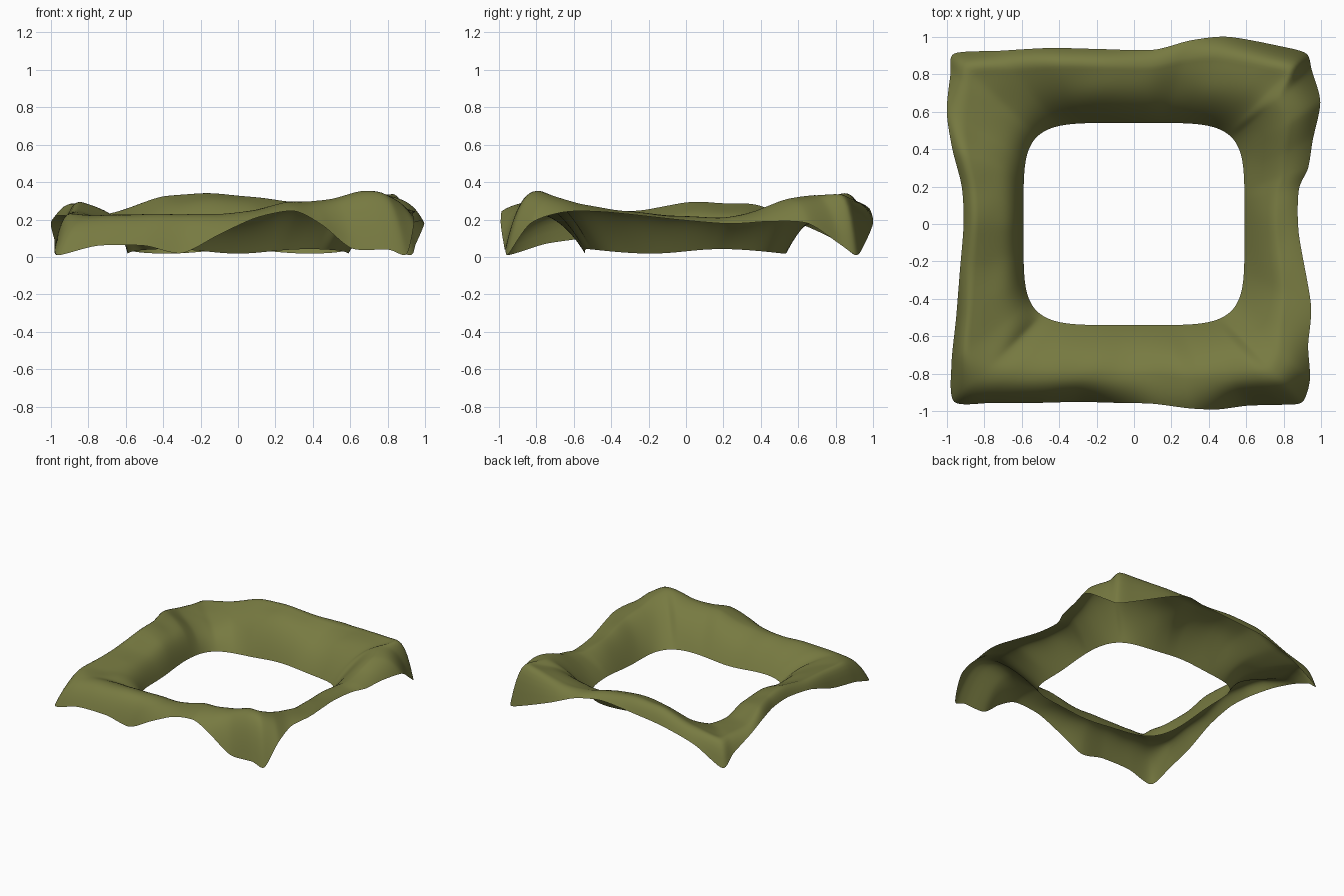
import bpy, math
from mathutils import Vector, noise

if "Cube" in bpy.data.objects:
    bpy.data.objects.remove(bpy.data.objects["Cube"])

# Stations per side, counter-clockwise: outer x, outer y, hem height, crest height
FRONT = [(-.96, -.95, .01, .22), (-.75, -.955, .06, .225), (-.5, -.955, .06, .23),
         (-.3, -.95, .02, .23), (-.1, -.955, .12, .23), (.1, -.96, .21, .25),
         (.3, -.985, .245, .29), (.45, -.99, .17, .295), (.61, -.97, .045, .315), (.8, -.965, .04, .35)]
RIGHT = [(.9, -.95, .015, .35), (.94, -.83, .18, .32), (.93, -.65, .24, .28),
         (.945, -.43, .24, .25), (.88, -.05, .20, .22), (.88, .18, .18, .21),
         (.93, .3, .18, .22), (.955, .45, .19, .25), (.995, .65, .18, .31), (.95, .82, .07, .33)]
BACK = [(.92, .91, .01, .335), (.78, .95, .06, .325), (.5, 1.0, .18, .30), (.3, .98, .26, .295),
        (.1, .93, .275, .32), (-.2, .935, .25, .34), (-.45, .94, .22, .32), (-.72, .925, .14, .24)]
LEFT = [(-.96, .91, .01, .20), (-.98, .8, .09, .20), (-1.0, .6, .18, .22), (-.97, .4, .22, .28),
        (-.92, .2, .22, .285), (-.91, 0, .22, .29), (-.93, -.25, .19, .25), (-.95, -.5, .11, .24),
        (-.975, -.75, .07, .23)]

# Per side: inner slope power (high = steep drop at the end), crest position, top fall
SHAPE = ((FRONT, (2.0, .4, .15)), (RIGHT, (1.6, .4, .15)), (BACK, (3.2, .24, .3)),
         (LEFT, (6.0, .22, .3)))
stations = [Vector((*s, *shape)) for side, shape in SHAPE for s in side]


def spline(a, b, c, d, t):
    """Softened Catmull-Rom between b and c."""
    m0, m1 = (c - a) * .4, (d - b) * .4
    t2, t3 = t * t, t * t * t
    return b * (2*t3 - 3*t2 + 1) + m0 * (t3 - 2*t2 + t) + c * (3*t2 - 2*t3) + m1 * (t3 - t2)


def inner_point(x, y):
    """Rounded-square hole edge on the ray through the outer point."""
    k = (abs(x / .59) ** 5 + abs(y / .54) ** 5) ** (-1 / 5)
    return x * k, y * k


SUB, RINGS = 8, 28
n = len(stations)
verts, faces = [], []
for i in range(n):
    quad = [stations[(i + o) % n] for o in (-1, 0, 1, 2)]
    for j in range(SUB):
        x, y, hem, crest, power, peak, fall = spline(*quad, j / SUB)
        hem = max(hem, .004)
        ix, iy = inner_point(x, y)
        low = .03 + .012 * math.sin(5 * math.atan2(y, x))
        for r in range(RINGS + 1):
            u = r / RINGS
            if u < peak:
                z = crest - (crest - hem) * (1 - u / peak) ** 2.6
            else:
                # gentle fall across the top, then the drop to the hole
                v = (u - peak) / (1 - peak)
                z = crest - (crest - low) * (fall * v + (1 - fall) * v ** power)
            px, py = x + (ix - x) * u, y + (iy - y) * u
            # soft cloth wrinkles, fading at the edges
            z += .008 * math.sin(math.pi * u) * noise.noise(Vector((px * 5, py * 5, 2.0)))
            verts.append((px, py, z))

# Quads of the closed ring
total, w = n * SUB, RINGS + 1
for i in range(total):
    k = (i + 1) % total
    for r in range(RINGS):
        faces.append((i*w + r, k*w + r, k*w + r + 1, i*w + r + 1))

mesh = bpy.data.meshes.new("draped_frame")
mesh.from_pydata(verts, [], faces)
mesh.shade_smooth()
olive = bpy.data.materials.new("olive green")
olive.diffuse_color = (.185, .195, .053, 1)
olive.use_nodes = True
olive.node_tree.nodes["Principled BSDF"].inputs["Base Color"].default_value = olive.diffuse_color
mesh.materials.append(olive)
bpy.context.collection.objects.link(bpy.data.objects.new("draped_frame", mesh))
